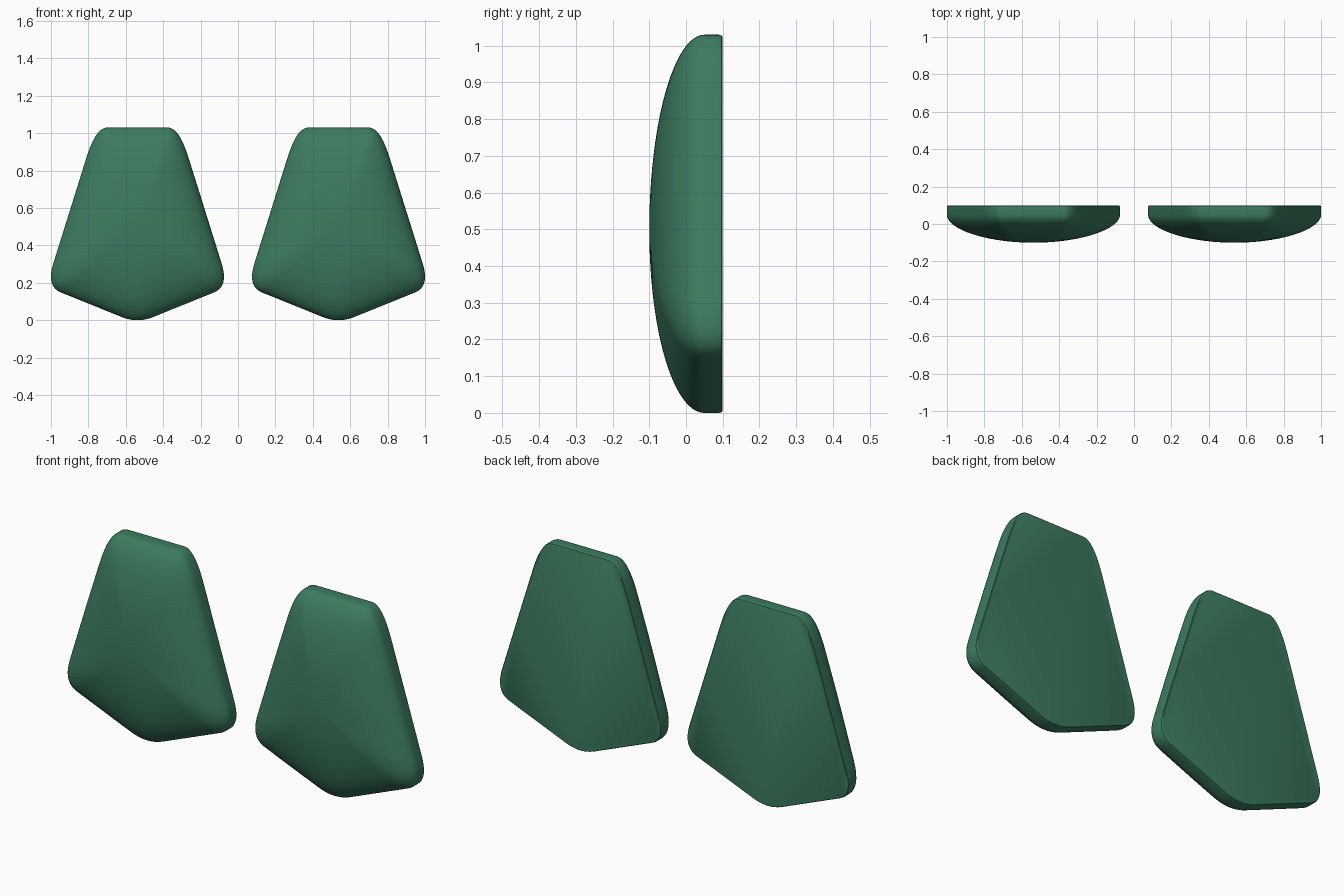
import bpy, bmesh
from math import cos, sin, pi, hypot
from mathutils import Vector

if "Cube" in bpy.data.objects:
    bpy.data.objects.remove(bpy.data.objects["Cube"])

HALF_W, HEIGHT, OFFSET, CZ = 0.4625, 1.03, 0.5375, 0.50

# Sharp corners of the pad outline (x, z) with the rounding length before / after each
corners = [
    ((0.0, -0.015), 0.09, 0.09),
    ((0.489, 0.182), 0.085, 0.13),
    ((0.223, 1.03), 0.17, 0.06),
    ((-0.223, 1.03), 0.06, 0.17),
    ((-0.489, 0.182), 0.13, 0.085),
]


def rounded_outline():
    pts, n = [], len(corners)
    for i, (c, before, after) in enumerate(corners):
        c = Vector(c)
        prev, nxt = Vector(corners[i - 1][0]), Vector(corners[(i + 1) % n][0])
        a = c + (prev - c).normalized() * before
        b = c + (nxt - c).normalized() * after
        for k in range(13):
            t = k / 12
            pts.append(a * (1 - t) ** 2 + c * 2 * t * (1 - t) + b * t * t)
        # straight run to the next corner
        end = nxt + (c - nxt).normalized() * corners[(i + 1) % n][1]
        pts += [b.lerp(end, k / 12) for k in range(1, 12)]
    # fit to exact width and height
    sx = HALF_W / max(p.x for p in pts)
    z0 = min(p.y for p in pts)
    sz = HEIGHT / (max(p.y for p in pts) - z0)
    return [Vector((p.x * sx, (p.y - z0) * sz)) for p in pts]


outline = rounded_outline()

# Side profile: (scale of outline, depth y): flat back, small edge, wall, elliptical dome
profile = [(0.986, 0.1), (0.996, 0.097), (1.0, 0.09), (1.0, 0.07)]
profile += [(cos(t), 0.05 - 0.15 * sin(t)) for t in (pi / 2 * k / 24 for k in range(24))]

bm = bmesh.new()
rings = []
for s, y in profile:
    ring = []
    for p in outline:
        d = Vector((p.x, p.y - CZ))
        # inner rings become rounder towards the crown
        u, v = d.x / 0.46, d.y / 0.515
        r = hypot(u, v)
        q = d.lerp(Vector((d.x / r, d.y / r)), max(0, 1 - s) * 0.6)
        ring.append(bm.verts.new((q.x * s, y, CZ + q.y * s)))
    rings.append(ring)
n = len(outline)
for r0, r1 in zip(rings, rings[1:]):
    for i in range(n):
        j = (i + 1) % n
        bm.faces.new((r0[i], r0[j], r1[j], r1[i]))
crown = bm.verts.new((0, -0.1, CZ))
for i in range(n):
    bm.faces.new((rings[-1][i], rings[-1][(i + 1) % n], crown))
bm.faces.new(rings[0])
bmesh.ops.recalc_face_normals(bm, faces=bm.faces)
mesh = bpy.data.meshes.new("pad")
bm.to_mesh(mesh)
bm.free()

green = bpy.data.materials.new("green")
green.diffuse_color = (0.045, 0.2, 0.115, 1)
green.use_nodes = True
green.node_tree.nodes["Principled BSDF"].inputs["Base Color"].default_value = green.diffuse_color
mesh.materials.append(green)

# Left and right pads share the symmetric mesh
for name, x in (("left_pad", -OFFSET), ("right_pad", OFFSET)):
    ob = bpy.data.objects.new(name, mesh)
    ob.location.x = x
    bpy.context.collection.objects.link(ob)
    ob.select_set(True)
    bpy.context.view_layer.objects.active = ob
bpy.ops.object.shade_smooth_by_angle(angle=pi / 6)
